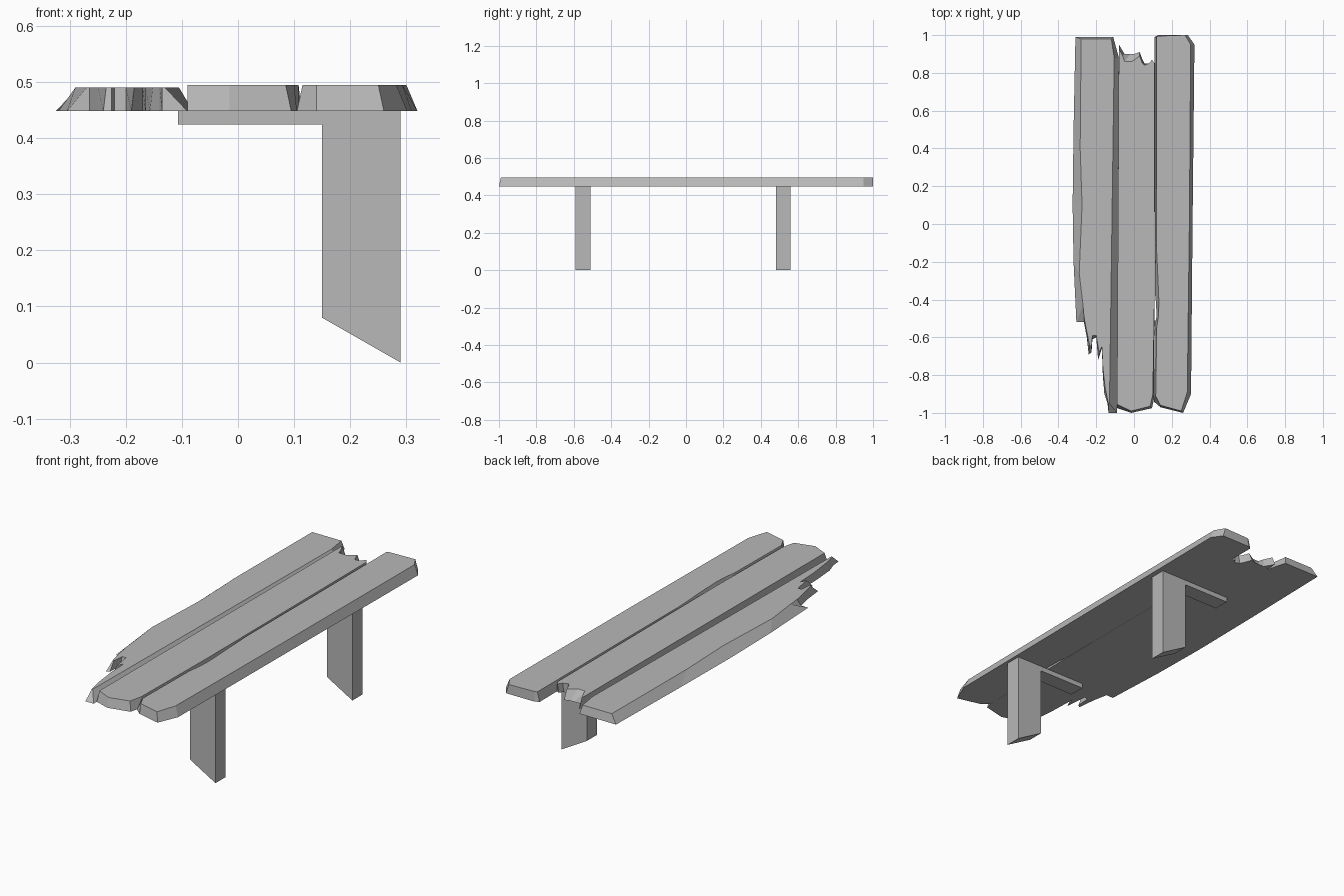
import bpy
import bmesh

default_cube = bpy.data.objects.get("Cube")
if default_cube:
    bpy.data.objects.remove(default_cube, do_unlink=True)

# Single weathered grey finish for the whole bench
grey = bpy.data.materials.new("weathered_grey")
grey.use_nodes = True
colour = (0.48, 0.48, 0.48, 1)
grey.diffuse_color = colour
grey.node_tree.nodes["Principled BSDF"].inputs["Base Color"].default_value = colour


def finish_object(name, bm):
    """Turn a bmesh into a flat shaded, grey object."""
    bmesh.ops.recalc_face_normals(bm, faces=bm.faces[:])
    mesh = bpy.data.meshes.new(name)
    bm.to_mesh(mesh)
    bm.free()
    mesh.materials.append(grey)
    bpy.context.collection.objects.link(bpy.data.objects.new(name, mesh))


def bridge_outlines(name, lower, upper):
    """Close two matching outlines into a solid."""
    bm = bmesh.new()
    lower_verts = [bm.verts.new(point) for point in lower]
    upper_verts = [bm.verts.new(point) for point in upper]
    bm.faces.new(lower_verts)
    bm.faces.new(upper_verts)
    count = len(lower_verts)
    for i in range(count):
        j = (i + 1) % count
        bm.faces.new((lower_verts[i], lower_verts[j], upper_verts[j], upper_verts[i]))
    finish_object(name, bm)


SEAT_BOTTOM = 0.448


def build_plank(name, outline, top_height):
    """Each outline entry is x, y underneath and the shift of its top corner."""
    lower = [(x, y, SEAT_BOTTOM) for x, y, shift_x, shift_y in outline]
    upper = [(x + shift_x, y + shift_y, top_height) for x, y, shift_x, shift_y in outline]
    bridge_outlines(name, lower, upper)


# Left plank: chamfered long edges, splintered front end
left_outline = [
    (-.31, .99, .03, -.01), (-.11, .99, -.01, -.01), (-.08, .88, -.025, 0),
    (-.09, -1, -.04, .05), (-.135, -1, 0, .05), (-.14, -.95, 0, .02),
    (-.157, -.9, .005, .03), (-.165, -.8, 0, .04), (-.17, -.66, 0, .01),
    (-.19, -.72, .005, .04), (-.2, -.6, 0, .01), (-.22, -.61, 0, .02),
    (-.225, -.68, 0, .03), (-.24, -.69, .005, .05), (-.25, -.6, 0, .03),
    (-.265, -.52, 0, .03), (-.305, -.52, .035, .09), (-.32, -.2, .03, -.06),
    (-.325, .1, .05, 0), (-.32, .5, .035, -.1),
]
build_plank("left_plank", left_outline, 0.49)

# Middle plank: square long edges, broken back end
middle_outline = [
    (-.08, .95, 0, -.02), (-.05, .9, -.01, -.01), (-.02, .9, -.03, -.04),
    (0, .9, -.01, -.04), (.03, .91, 0, -.02), (.045, .87, 0, -.02),
    (.055, .85, 0, -.01), (.08, .84, 0, .01), (.095, .86, 0, .01),
    (.113, .85, -.005, 0), (.108, -.4, 0, 0), (.105, -.93, -.005, .03),
    (.095, -.975, -.01, .01), (-.015, -1, 0, .01), (-.09, -.975, 0, .02),
]
build_plank("middle_plank", middle_outline, 0.495)

# Right plank: cut corners, chamfered outer edge, worn inner edge
right_outline = [
    (.108, .99, .012, 0), (.13, 1, 0, -.005), (.285, 1, -.015, 0),
    (.32, .95, -.02, 0), (.31, 0, -.017, 0), (.302, -.9, -.02, .01),
    (.26, -1, -.01, .01), (.14, -.97, 0, .01), (.105, -.94, .01, .03),
    (.11, -.55, .01, 0), (.119, -.49, .01, 0), (.117, -.42, .015, 0),
    (.11, -.36, .02, 0), (.11, -.1, .008, 0), (.112, .4, .008, 0),
]
build_plank("right_plank", right_outline, 0.495)

# Slant-cut legs, each carrying a thin cross brace under the seat
LEG_DEPTH = 0.08
leg_profile = [
    (.15, .08), (.29, 0), (.29, SEAT_BOTTOM),
    (-.107, SEAT_BOTTOM), (-.107, .424), (.15, .424),
]


def build_leg(name, front_y):
    front = [(x, front_y, z) for x, z in leg_profile]
    back = [(x, front_y + LEG_DEPTH, z) for x, z in leg_profile]
    bridge_outlines(name, front, back)


for name, front_y in (("front_leg", -0.59), ("back_leg", 0.48)):
    build_leg(name, front_y)
